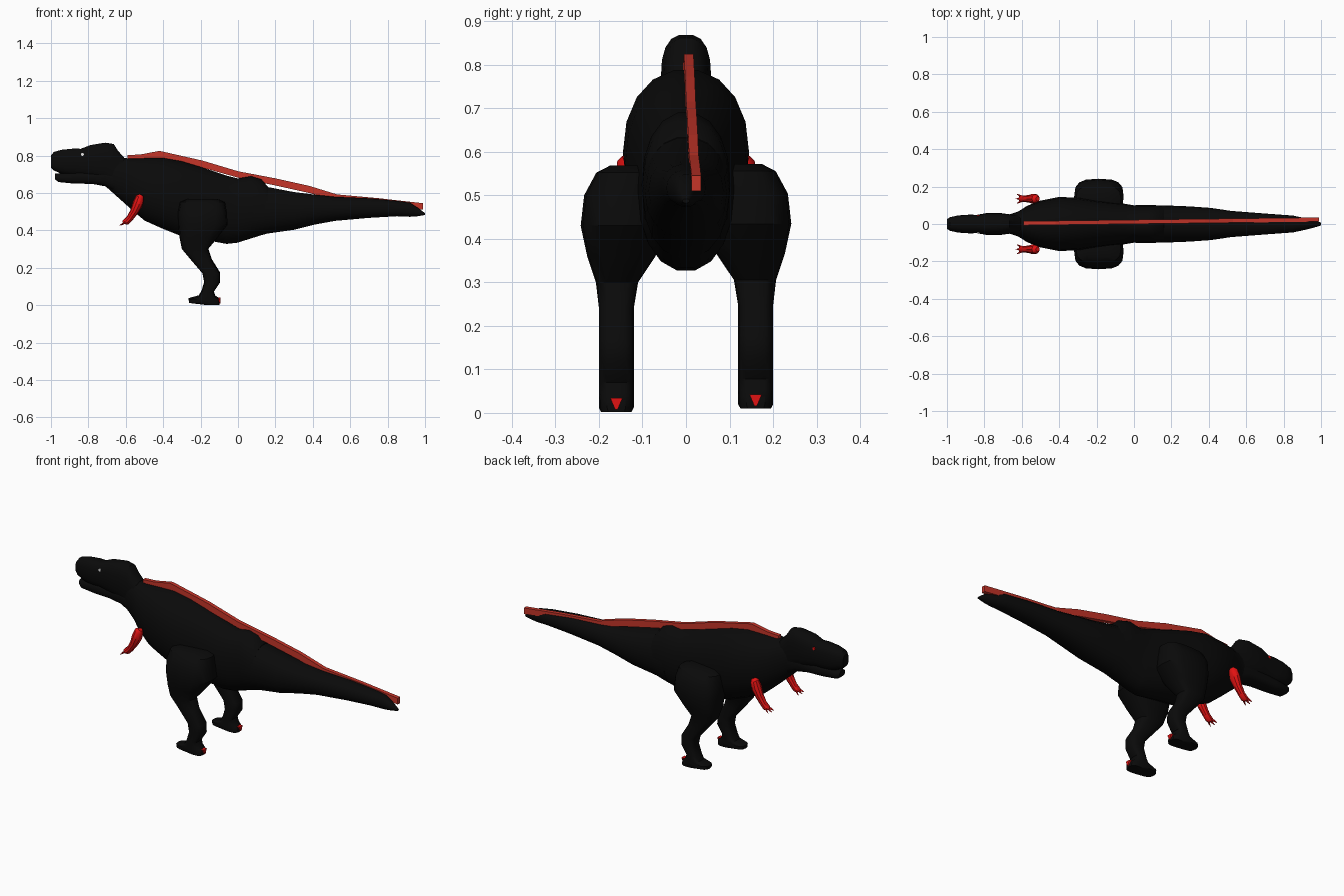
import bpy
import bmesh
import math
from mathutils import Vector, Matrix

cube = bpy.data.objects.get("Cube")
if cube:
    bpy.data.objects.remove(cube)


def material(name, r, g, b):
    m = bpy.data.materials.new(name)
    m.diffuse_color = (r, g, b, 1)
    m.use_nodes = True
    bsdf = m.node_tree.nodes["Principled BSDF"]
    bsdf.inputs["Base Color"].default_value = (r, g, b, 1)
    bsdf.inputs["Roughness"].default_value = 0.8
    return m


black = material("black hide", 0.003, 0.003, 0.003)
red = material("bright red", 0.75, 0.006, 0.006)
ridge_red = material("ridge red", 0.56, 0.035, 0.022)
white = material("white eye", 0.9, 0.9, 0.9)


def oval(centre, u, v, sides=16, power=2.0):
    """Rounded cross-section ring spanned by the half-axes u and v."""
    ring = []
    for i in range(sides):
        a = math.tau * i / sides
        c, s = math.cos(a), math.sin(a)
        cu = math.copysign(abs(c) ** (2 / power), c)
        sv = math.copysign(abs(s) ** (2 / power), s)
        ring.append(Vector(centre) + Vector(u) * cu + Vector(v) * sv)
    return ring


def finish(name, bm, mat, smooth=True):
    bmesh.ops.recalc_face_normals(bm, faces=bm.faces)
    mesh = bpy.data.meshes.new(name)
    bm.to_mesh(mesh)
    bm.free()
    mesh.materials.append(mat)
    ob = bpy.data.objects.new(name, mesh)
    bpy.context.collection.objects.link(ob)
    if smooth:
        bpy.ops.object.select_all(action="DESELECT")
        ob.select_set(True)
        bpy.context.view_layer.objects.active = ob
        bpy.ops.object.shade_smooth_by_angle(angle=math.radians(35))
    return ob


def add_loft(bm, rings):
    loops = [[bm.verts.new(p) for p in ring] for ring in rings]
    n = len(loops[0])
    for a, b in zip(loops, loops[1:]):
        for i in range(n):
            j = (i + 1) % n
            bm.faces.new((a[i], a[j], b[j], b[i]))
    bm.faces.new(loops[0])
    bm.faces.new(loops[-1])


def loft(name, rings, mat, smooth=True):
    bm = bmesh.new()
    add_loft(bm, rings)
    return finish(name, bm, mat, smooth)


def trunk(name, stations, power):
    rings = [oval((x, 0, (top + low) / 2), (0, w, 0), (0, 0, (top - low) / 2), 18, power)
             for x, top, low, w in stations]
    return loft(name, rings, black)


# Head: x, top, bottom, half width
trunk("upper_head", [
    (-1.0, .80, .735, .025), (-.985, .82, .72, .036), (-.94, .832, .70, .046),
    (-.88, .838, .69, .05), (-.84, .837, .69, .049), (-.79, .857, .68, .058),
    (-.71, .870, .66, .058), (-.665, .863, .63, .052), (-.64, .825, .62, .05),
    (-.60, .78, .62, .05)], 2.6)
trunk("lower_jaw", [
    (-.978, .705, .672, .025), (-.96, .705, .658, .036), (-.88, .715, .65, .042),
    (-.78, .72, .648, .048), (-.71, .74, .635, .05), (-.65, .74, .60, .05)], 2.6)

# Neck, body and tail in one tapering piece
trunk("body_and_tail", [
    (-.72, .78, .645, .045), (-.67, .80, .60, .05), (-.62, .79, .555, .066),
    (-.57, .785, .51, .098), (-.50, .788, .45, .125), (-.40, .79, .405, .145),
    (-.30, .772, .365, .14), (-.20, .742, .35, .125), (-.06, .695, .325, .11),
    (0, .68, .332, .10), (.07, .692, .355, .102), (.125, .675, .372, .10),
    (.16, .635, .382, .098)], 2.15)
trunk("tail", [
    (.07, .655, .355, .10), (.15, .635, .38, .10), (.30, .606, .402, .094),
    (.41, .592, .43, .086), (.52, .58, .45, .07), (.70, .572, .466, .056),
    (.85, .558, .475, .045), (.92, .548, .472, .03), (.96, .522, .475, .02),
    (1.0, .492, .482, .008)], 2.15)

# Legs: z, front x, back x, inner y, outer y
LEG = [
    (.568, -.27, -.11, .09, .175), (.552, -.31, -.07, .06, .206),
    (.50, -.32, -.06, .05, .234), (.43, -.32, -.055, .05, .242),
    (.36, -.312, -.11, .07, .227), (.30, -.30, -.16, .11, .207),
    (.24, -.25, -.14, .12, .2), (.17, -.19, -.097, .12, .2),
    (.12, -.18, -.097, .12, .2), (.07, -.195, -.13, .12, .2),
    (.045, -.21, -.122, .12, .2), (.03, -.264, -.102, .12, .2),
    (.012, -.262, -.098, .12, .2), (.002, -.18, -.1, .125, .195)]

# Arms: x, z, radius
ARM = [(-.515, .588, .012), (-.525, .575, .024), (-.537, .54, .028),
       (-.555, .50, .022), (-.578, .465, .018), (-.60, .443, .019), (-.608, .436, .012)]

for side, label, lift in ((1, "left", .008), (-1, "right", 0)):
    rings = []
    for z, front, back, inner, outer in LEG:
        zz = z + lift * (1 - z)
        rings.append(oval(((front + back) / 2, side * (inner + outer) / 2, zz),
                          ((back - front) / 2, 0, 0), (0, (outer - inner) / 2, 0), 16, 3))
    loft(label + "_leg", rings, black)

    # Heel claw: a small downward-pointing wedge
    bm = bmesh.new()
    add_loft(bm, [[Vector((x, side * .16 + dy, z + lift)) for dy, z in
                   ((-.014, .034), (.014, .034), (.003, .008), (-.003, .008))]
                  for x in (-.125, -.093)])
    finish(label + "_heel_claw", bm, red, False)

    # Arm with three splayed fingers
    bm = bmesh.new()
    y = side * .135
    slope = Vector((.6, 0, -.35)).normalized()
    add_loft(bm, [oval((x, y, z), slope * r, (0, r, 0), 10) for x, z, r in ARM])
    for spread in (-1, 0, 1):
        base = Vector((-.595, y + spread * .010, .446))
        tip = Vector((-.632 + abs(spread) * .006, y + spread * .024, .428))
        add_loft(bm, [oval(base.lerp(tip, t), (.003 * k, 0, .007 * k), (0, .006 * k, 0), 6)
                      for t, k in ((0, 1), (.6, .9), (1, .25))])
    finish(label + "_arm", bm, red)

    # Eye disc
    bm = bmesh.new()
    bmesh.ops.create_cone(bm, cap_ends=True, segments=12, radius1=.008, radius2=.008, depth=.009,
                          matrix=Matrix.Translation((-.832, side * .0445, .806))
                          @ Matrix.Rotation(math.pi / 2, 4, "X"))
    finish(label + "_eye", bm, red if side > 0 else white, False)

# Back ridge: x, top, bottom
RIDGE = [(-.59, .802, .775), (-.52, .806, .775), (-.42, .825, .785), (-.19, .773, .735),
         (0, .716, .682), (.2, .678, .64), (.38, .638, .60), (.53, .592, .562),
         (.75, .572, .54), (.99, .545, .51)]
rings = []
for x, top, low in RIDGE:
    y = .004 + (x + .59) * .0125
    rings.append([Vector((x, y + dy, z)) for dy, z in
                  ((-.011, low), (.011, low), (.011, top), (-.011, top))])
loft("back_ridge", rings, ridge_red, False)
